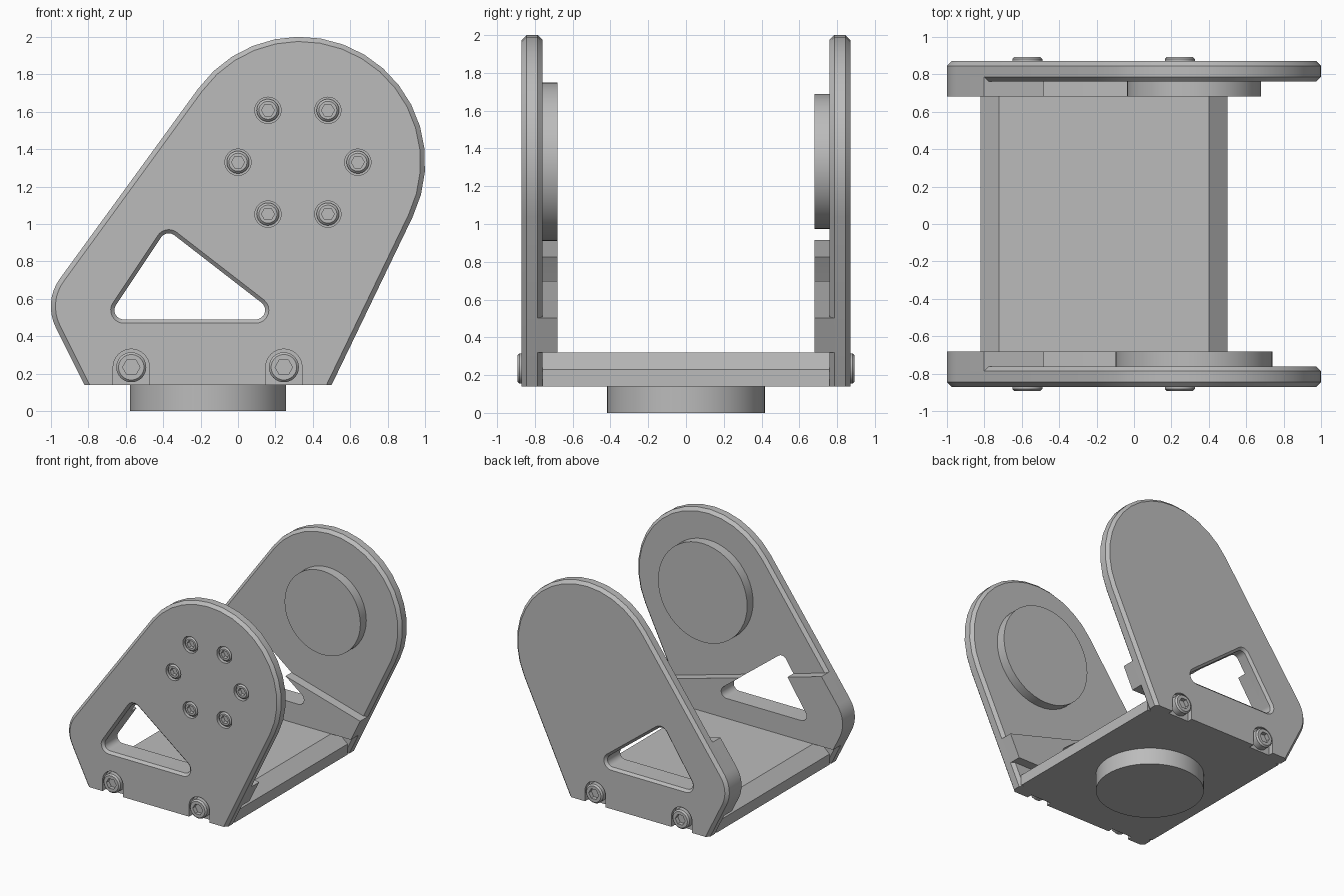
import bpy, bmesh
from math import sin, cos, atan2, acos, hypot, pi, radians
from mathutils import Vector

cube = bpy.data.objects.get("Cube")
if cube:
    bpy.data.objects.remove(cube, do_unlink=True)

grey = bpy.data.materials.new("machined grey")
grey.use_nodes = True
GREY = (0.5, 0.5, 0.5, 1)
grey.diffuse_color = GREY
grey.node_tree.nodes["Principled BSDF"].inputs["Base Color"].default_value = GREY


def circle(x, z, r, n=48):
    return [(x + r * cos(2 * pi * i / n), z + r * sin(2 * pi * i / n)) for i in range(n)]


def rounded(corners, steps=8):
    """Outline wrapped around circles (x, z, radius), counter-clockwise."""
    n = len(corners)
    normals = []
    for i in range(n):
        (ax, az, ar), (bx, bz, br) = corners[i], corners[(i + 1) % n]
        normals.append(atan2(bz - az, bx - ax) - acos((ar - br) / hypot(bx - ax, bz - az)))
    pts = []
    for i, (x, z, r) in enumerate(corners):
        if r == 0:
            pts.append((x, z))
            continue
        start = normals[i - 1]
        sweep = (normals[i] - start) % (2 * pi)
        count = steps * 2 if r > 0.5 else steps
        for k in range(count + 1):
            a = start + sweep * k / count
            pts.append((x + r * cos(a), z + r * sin(a)))
    return pts


def loft(name, layers, clips=()):
    """Solid through (outline, y) layers, trimmed by planes (point, normal)."""
    bm = bmesh.new()
    rings = [[bm.verts.new((x, y, z)) for x, z in pts] for pts, y in layers]
    for a, b in zip(rings, rings[1:]):
        for i in range(len(a)):
            j = (i + 1) % len(a)
            bm.faces.new((a[i], a[j], b[j], b[i]))
    bm.faces.new(rings[0])
    bm.faces.new(rings[-1])
    for point, normal in clips:
        cut = bmesh.ops.bisect_plane(bm, geom=bm.verts[:] + bm.edges[:] + bm.faces[:],
                                     plane_co=point, plane_no=normal, clear_outer=True)
        bmesh.ops.edgenet_fill(bm, edges=[e for e in cut["geom_cut"]
                                          if isinstance(e, bmesh.types.BMEdge)])
    bmesh.ops.recalc_face_normals(bm, faces=bm.faces[:])
    mesh = bpy.data.meshes.new(name)
    bm.to_mesh(mesh)
    bm.free()
    mesh.materials.append(grey)
    ob = bpy.data.objects.new(name, mesh)
    bpy.context.collection.objects.link(ob)
    return ob


def carve(ob, cutters):
    """Subtract the cutters, bake the result and discard them."""
    for c in cutters:
        c.hide_render = True
        mod = ob.modifiers.new("cut", "BOOLEAN")
        mod.operation, mod.solver, mod.object = "DIFFERENCE", "EXACT", c
    bpy.context.view_layer.update()
    graph = bpy.context.evaluated_depsgraph_get()
    mesh = bpy.data.meshes.new_from_object(ob.evaluated_get(graph))
    ob.modifiers.clear()
    ob.data = mesh
    for c in set(cutters):
        bpy.data.objects.remove(c, do_unlink=True)


def smooth(ob):
    ob.data.shade_smooth()
    ob.data.set_sharp_from_angle(angle=radians(30))


def plate_outline(d):
    return rounded([(-0.82 + 1.11 * d, 0.14, 0), (0.5 - 1.11 * d, 0.14, 0),
                    (0.33, 1.33, 0.67 - d), (-0.75, 0.56, 0.25 - d)])


def window_outline(r):
    return rounded([(-0.61, 0.54, r), (0.095, 0.54, r), (-0.37, 0.9, r)])


def screw(name, s, x, z, r, base, top):
    head = loft(name, [(circle(x, z, r), s * base), (circle(x, z, r), s * (top - 0.012)),
                       (circle(x, z, r - 0.012), s * top)])
    socket = loft("socket", [(circle(x, z, r * 0.58, 6), s * (top - 0.035)),
                             (circle(x, z, r * 0.58, 6), s * (top + 0.02))])
    carve(head, [socket])
    smooth(head)


HUB = (0.32, 1.33)
FOOT_SCREWS = [(-0.57, 0.235), (0.245, 0.235)]
RING_SCREWS = [(HUB[0] + 0.32 * cos(k * pi / 3), HUB[1] + 0.32 * sin(k * pi / 3))
               for k in range(6)]
BEVEL = 0.025
CLIPS = [(Vector((0, 0, 0.32)), Vector((0, 0, -1))),
         (Vector((-0.8, 0, 0.915)), Vector((0.27, 0, 0.963)))]

for side, s, hub_radius in (("front", -1, 0.42), ("back", 1, 0.357)):
    # chamfered side plate with window, foot recesses and counterbores
    plate = loft(side + "_side_plate", [
        (plate_outline(BEVEL), s * 0.76), (plate_outline(0), s * (0.76 + BEVEL)),
        (plate_outline(0), s * (0.87 - BEVEL)), (plate_outline(BEVEL), s * 0.87)])
    cutters = [loft("window_cutter", [
        (window_outline(0.05), s * 0.6), (window_outline(0.05), s * 0.85),
        (window_outline(0.09), s * 0.89)])]
    for x, z in FOOT_SCREWS:
        slot = rounded([(x, z, 0.097), (x, 0, 0.097)], 16)
        cutters.append(loft("slot_cutter", [(slot, s * 0.825), (slot, s * 0.9)]))
    if side == "front":
        for x, z in RING_SCREWS:
            cutters.append(loft("bore_cutter", [(circle(x, z, 0.07), s * 0.83),
                                                (circle(x, z, 0.07), s * 0.9)]))
    carve(plate, cutters)
    smooth(plate)

    # thick inner pad on the lower part of the plate
    pad = loft(side + "_inner_pad", [(plate_outline(0), s * 0.68),
                                     (plate_outline(0), s * (0.76 + BEVEL))], CLIPS)
    carve(pad, [loft("pad_cutter", [(window_outline(0.05), s * 0.6),
                                    (window_outline(0.05), s * 0.9)])])
    smooth(pad)

    # round hub on the inner face
    smooth(loft(side + "_hub_disc", [(circle(*HUB, hub_radius), s * 0.68),
                                     (circle(*HUB, hub_radius), s * 0.77)]))

    # socket head screws
    for i, (x, z) in enumerate(FOOT_SCREWS):
        screw(f"{side}_foot_screw_{i + 1}", s, x, z, 0.08, 0.81, 0.893)
    if side == "front":
        for i, (x, z) in enumerate(RING_SCREWS):
            screw(f"ring_screw_{i + 1}", s, x, z, 0.06, 0.82, 0.866)

# cross plate with chamfered long edges
floor = [(-0.82, 0.14), (0.5, 0.14), (0.5, 0.23), (0.4, 0.32), (-0.72, 0.32), (-0.82, 0.23)]
loft("base_plate", [(floor, -0.76), (floor, 0.76)])

# round mounting boss under the base
bpy.ops.mesh.primitive_cylinder_add(vertices=64, radius=0.417, depth=0.16,
                                    location=(-0.16, 0, 0.08))
boss = bpy.context.object
boss.name = "base_boss"
boss.data.materials.append(grey)
smooth(boss)
